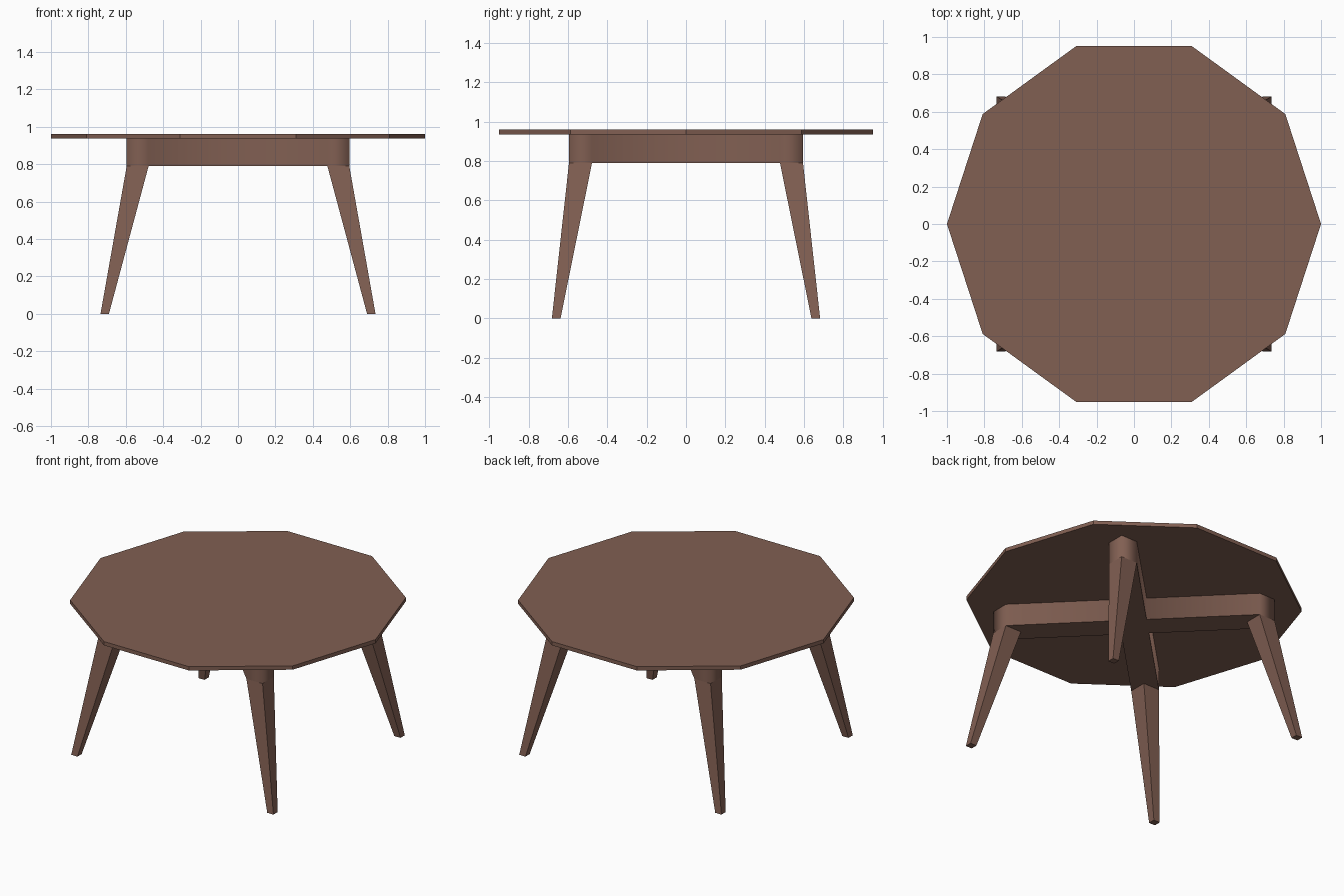
import bpy, bmesh, math

if "Cube" in bpy.data.objects:
    bpy.data.objects.remove(bpy.data.objects["Cube"])

wood = bpy.data.materials.new("brown_wood")
wood.diffuse_color = (0.22, 0.115, 0.085, 1)
wood.use_nodes = True
wood.node_tree.nodes["Principled BSDF"].inputs["Base Color"].default_value = wood.diffuse_color

Z_FRAME, Z_TOP, Z_END = 0.79, 0.936, 0.961
IN, OUT = 0.478, 0.595          # inner and outer edge of the corner blocks


def loft(name, lower, upper, smooth_sides=False):
    """Closed solid between two matching counter-clockwise outlines."""
    bm = bmesh.new()
    lo = [bm.verts.new(p) for p in lower]
    hi = [bm.verts.new(p) for p in upper]
    n = len(lo)
    caps = [bm.faces.new(lo[::-1]), bm.faces.new(hi)]
    for i in range(n):
        j = (i + 1) % n
        bm.faces.new((lo[i], lo[j], hi[j], hi[i])).smooth = smooth_sides
    for cap in caps:
        for e in cap.edges:
            e.smooth = False
    bmesh.ops.recalc_face_normals(bm, faces=bm.faces)
    mesh = bpy.data.meshes.new(name)
    bm.to_mesh(mesh)
    bm.free()
    mesh.materials.append(wood)
    obj = bpy.data.objects.new(name, mesh)
    bpy.context.collection.objects.link(obj)
    return obj


def at(outline, z):
    return [(x, y, z) for x, y in outline]


# Ten-sided table top
decagon = [(math.cos(math.radians(36 * i)), math.sin(math.radians(36 * i)))
           for i in range(10)]
loft("table_top", at(decagon, Z_TOP), at(decagon, Z_END))

# Diagonal cross frame with square corner blocks, one arm per quarter turn
cross = []
for c, s in ((1, 0), (0, 1), (-1, 0), (0, -1)):
    for x, y in ((OUT, IN), (OUT, OUT), (IN, OUT), (0, OUT - IN)):
        cross.append((c * x - s * y, s * x + c * y))
loft("cross_frame", at(cross, Z_FRAME), at(cross, Z_TOP), smooth_sides=True)


# Splayed, tapered legs
def rect(x0, x1, y0, y1, sx, sy, z):
    pts = [(x0, y0), (x1, y0), (x1, y1), (x0, y1)]
    return [(sx * x, sy * y, z) for x, y in pts]


for sx, side in ((-1, "left"), (1, "right")):
    for sy, end in ((-1, "front"), (1, "back")):
        loft(f"{end}_{side}_leg",
             rect(0.69, 0.735, 0.638, 0.682, sx, sy, 0),
             rect(IN, OUT, IN, OUT, sx, sy, Z_FRAME))
